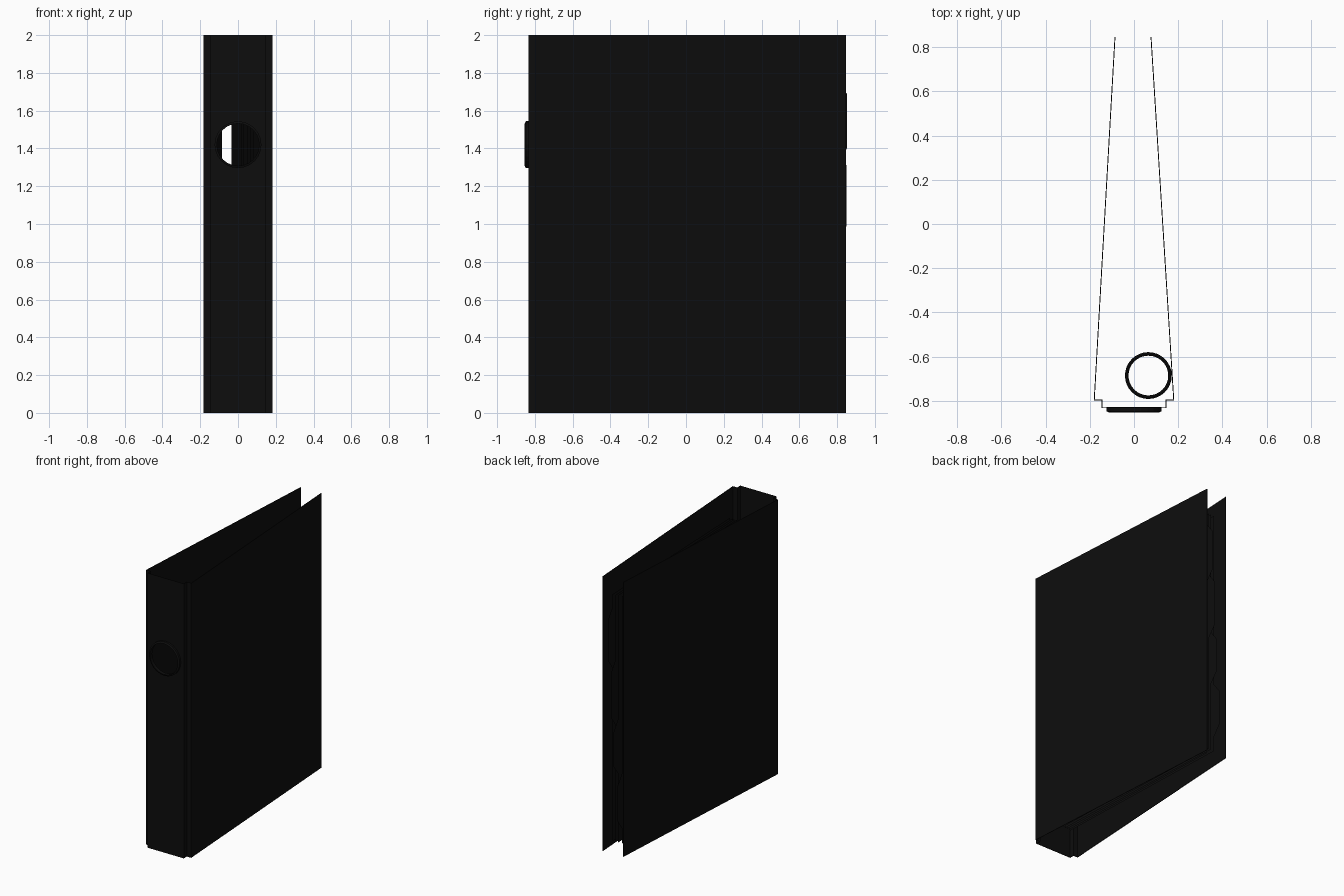
import bpy, bmesh, math

if "Cube" in bpy.data.objects:
    bpy.data.objects.remove(bpy.data.objects["Cube"])

black = bpy.data.materials.new("black")
black.diffuse_color = (0.004, 0.004, 0.004, 1)
black.use_nodes = True
black.node_tree.nodes["Principled BSDF"].inputs["Base Color"].default_value = black.diffuse_color


def mesh_object(name, bm):
    mesh = bpy.data.meshes.new(name)
    bmesh.ops.recalc_face_normals(bm, faces=bm.faces[:])
    bm.to_mesh(mesh)
    bm.free()
    ob = bpy.data.objects.new(name, mesh)
    bpy.context.collection.objects.link(ob)
    mesh.materials.append(black)
    return ob


def extruded_profile(name, points, z0, z1, thickness):
    bm = bmesh.new()
    low = [bm.verts.new((x, y, z0)) for x, y in points]
    high = [bm.verts.new((x, y, z1)) for x, y in points]
    for i in range(len(points) - 1):
        bm.faces.new((low[i], low[i + 1], high[i + 1], high[i]))
    ob = mesh_object(name, bm)
    mod = ob.modifiers.new("thickness", 'SOLIDIFY')
    mod.thickness = thickness
    mod.offset = 0
    mod.use_even_offset = True
    return ob


# Folded case: two covers, hinge steps and spine
case = extruded_profile("folder_case", [
    (-0.086, 0.846), (-0.18, -0.797), (-0.145, -0.797), (-0.145, -0.832),
    (0.145, -0.832), (0.18, -0.797 + 0.0), (0.077, 0.846)]
    [:5] + [(0.145, -0.797), (0.18, -0.797), (0.077, 0.846)], 0, 2, 0.004)

# Finger hole through the spine
HOLE = (0, -0.84, 1.42)
bpy.ops.mesh.primitive_cylinder_add(vertices=24, radius=0.116, depth=0.1,
                                    location=HOLE, rotation=(math.pi / 2, 0, 0))
cutter = bpy.context.object
cutter.name = "finger_hole_cutter"
cutter.hide_render = True
cutter.display_type = 'WIRE'
cut = case.modifiers.new("finger_hole", 'BOOLEAN')
cut.operation = 'DIFFERENCE'
cut.solver = 'EXACT'
cut.object = cutter

# Rim around the finger hole, a lathed rectangular section
bm = bmesh.new()
section = [(0.112, -0.854), (0.124, -0.848), (0.124, -0.828), (0.112, -0.828)]
N = 24
loops = []
for i in range(N):
    a = 2 * math.pi * i / N
    loops.append([bm.verts.new((r * math.cos(a), y, HOLE[2] + r * math.sin(a)))
                  for r, y in section])
for i in range(N):
    p, q = loops[i], loops[(i + 1) % N]
    for j in range(4):
        k = (j + 1) % 4
        bm.faces.new((p[j], p[k], q[k], q[j]))
rim = mesh_object("finger_hole_rim", bm)

# Binding rings
for i, z in enumerate((0.71, 1.21)):
    bpy.ops.mesh.primitive_torus_add(location=(0.065, -0.686, z), major_radius=0.098,
                                     minor_radius=0.008, major_segments=32, minor_segments=8)
    ring = bpy.context.object
    ring.name = f"binding_ring_{i + 1}"
    ring.data.materials.append(black)
    bpy.ops.object.shade_smooth_by_angle()


# Sheets: flat outlines in the (y, z) plane, leaning from inner x to outer x
def sheet(name, inner, outer, edge, tab=None):
    (x0, y0), (x1, y1) = inner, outer
    outline = [(y0, 0.06), (edge, 0.06)]
    if tab:
        lo, hi = tab
        outline += [(edge, lo - 0.03), (y1, lo + 0.05), (y1, hi - 0.05), (edge, hi + 0.03)]
    outline += [(edge, 1.86), (y0, 1.86)]
    bm = bmesh.new()
    bm.faces.new([bm.verts.new((x0 + (x1 - x0) * (y - y0) / (y1 - y0), y, z))
                  for y, z in outline])
    return mesh_object(name, bm)


sheet("paper_sheet", (0.032, -0.635), (-0.014, 0.73), 0.73)
dividers = [
    ((0.018, -0.637), (-0.036, 0.845), (0.20, 0.54)),
    ((0.050, -0.632), (-0.007, 0.847), (0.59, 0.93)),
    ((0.067, -0.630), (0.011, 0.850), (0.94, 1.36)),
    ((0.086, -0.627), (0.034, 0.852), (1.35, 1.74)),
]
for i, (inner, outer, tab) in enumerate(dividers):
    sheet(f"tab_divider_{i + 1}", inner, outer, outer[1] - 0.06, tab)
